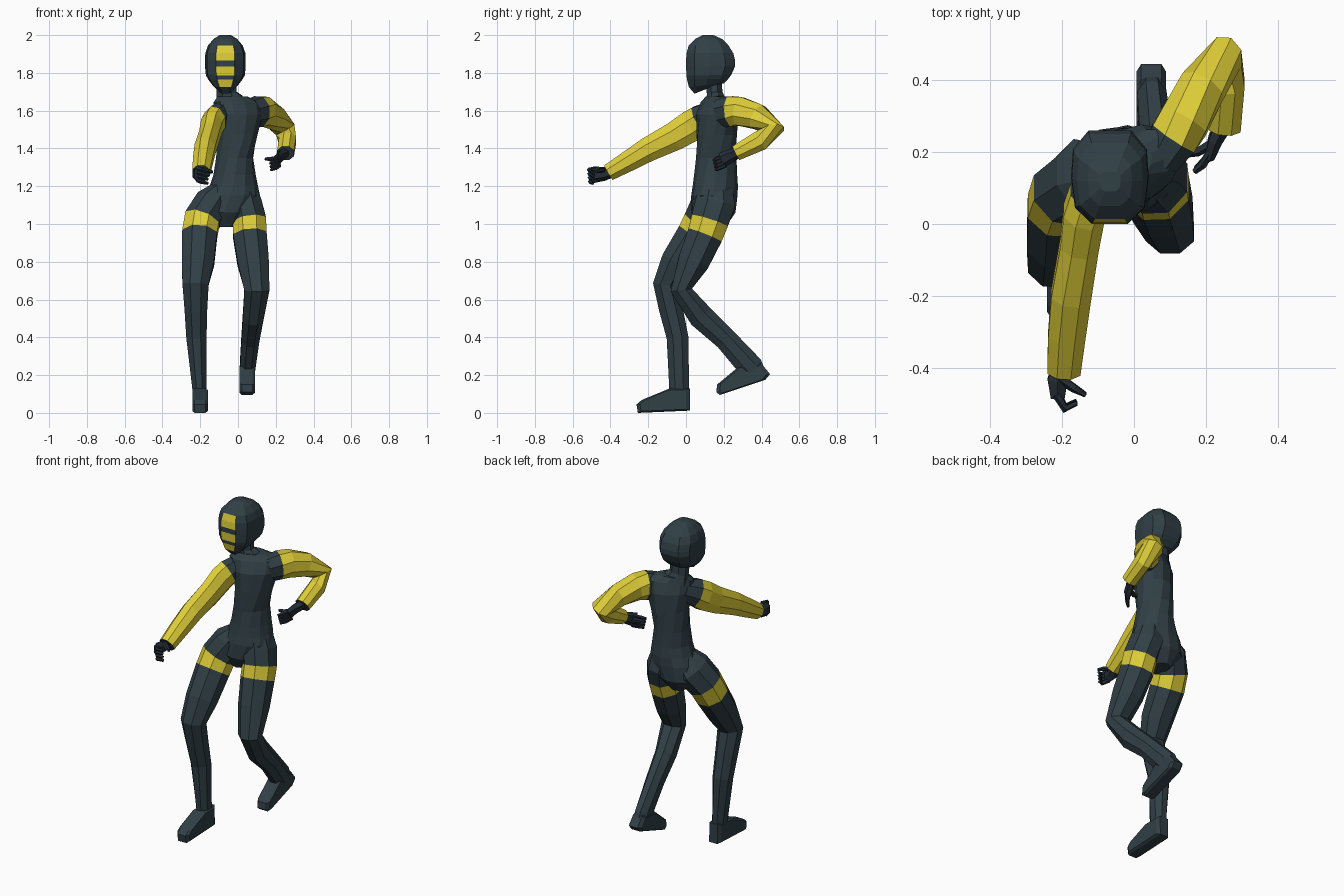
import bpy, bmesh, math
from mathutils import Vector


def material(name, rgb):
    m = bpy.data.materials.new(name)
    m.diffuse_color = (*rgb, 1)
    return m


SUIT = material("dark slate", (0.030, 0.050, 0.060))
YELLOW = material("yellow", (0.74, 0.62, 0.04))
GLOVE = material("dark glove", (0.018, 0.026, 0.036))


def loft(name, rings, mats, rule=lambda seg, side: 0):
    """Skin a list of point rings; rule picks the material of each face."""
    bm = bmesh.new()
    vs = [[bm.verts.new(p) for p in ring] for ring in rings]
    n = len(vs[0])
    for s in range(len(vs) - 1):
        for k in range(n):
            j = (k + 1) % n
            f = bm.faces.new((vs[s][k], vs[s][j], vs[s + 1][j], vs[s + 1][k]))
            f.material_index = rule(s, k)
    bm.faces.new(vs[0])
    bm.faces.new(vs[-1])
    bmesh.ops.recalc_face_normals(bm, faces=bm.faces)
    me = bpy.data.meshes.new(name)
    bm.to_mesh(me)
    bm.free()
    for m in mats:
        me.materials.append(m)
    ob = bpy.data.objects.new(name, me)
    bpy.context.collection.objects.link(ob)
    return ob


def limb(name, path, mats, sides=8, rule=lambda seg, side: 0):
    """Tube along (x, y, z, side radius, depth radius) stations."""
    pts = [Vector(p[:3]) for p in path]
    rings = []
    for i, p in enumerate(path):
        t = (pts[min(i + 1, len(pts) - 1)] - pts[max(i - 1, 0)]).normalized()
        u = Vector((1, 0, 0))
        if abs(t.x) > 0.85:
            u = Vector((0, 1, 0))
        u = (u - t * u.dot(t)).normalized()
        w = t.cross(u)
        rings.append([pts[i] + u * p[3] * math.cos(a) + w * p[4] * math.sin(a)
                      for a in (2 * math.pi * (k + 0.5) / sides for k in range(sides))])
    return loft(name, rings, mats, rule)


# torso: level rings (x, y, z, half width, half depth, twist in degrees)
torso = [(-.065, .14, .985, .05, .07, 0), (-.06, .145, 1.06, .135, .118, -8),
         (-.03, .15, 1.15, .147, .123, -5), (-.022, .155, 1.2, .128, .12, -2),
         (-.018, .157, 1.26, .112, .114, 0),
         (-.018, .16, 1.35, .099, .108, 8), (-.005, .163, 1.47, .11, .108, 20),
         (.0, .165, 1.58, .138, .104, 27), (0, .17, 1.645, .145, .076, 28),
         (-.03, .165, 1.675, .085, .055, 22)]
rings = []
for x, y, z, rx, ry, deg in torso:
    c, s = math.cos(math.radians(deg)), math.sin(math.radians(deg))
    ring = []
    for k in range(12):
        a = 2 * math.pi * k / 12
        u, v = rx * math.cos(a), ry * math.sin(a)
        ring.append((x + u * c - v * s, y + u * s + v * c, z))
    rings.append(ring)
loft("torso", rings, [SUIT])
limb("neck", [(-.045, .16, 1.65, .08, .055), (-.06, .152, 1.69, .058, .045),
              (-.065, .145, 1.78, .058, .045)], [SUIT])

# head: rings (front z, front y, back z, back y, half width), flat face strip in front
outline = [(-.46, -1), (.46, -1), (.9, -.65), (1, 0), (.95, .6), (.55, 1),
           (-.55, 1), (-.95, .6), (-1, 0), (-.9, -.65)]
head = [(1.69, .045, 1.735, .16, .035), (1.725, .015, 1.745, .20, .068),
        (1.765, .005, 1.77, .225, .092), (1.785, .003, 1.79, .24, .103),
        (1.835, 0, 1.835, .26, .108), (1.865, 0, 1.865, .26, .108),
        (1.905, .003, 1.905, .25, .106), (1.945, .014, 1.945, .225, .092),
        (1.98, .05, 1.98, .19, .062), (2.0, .09, 2.0, .145, .03)]
rings = [[(-.067 + u * hw, yf + (yb - yf) * (v + 1) / 2, zf + (zb - zf) * (v + 1) / 2)
          for u, v in outline] for zf, yf, zb, yb, hw in head]
loft("head", rings, [SUIT, YELLOW],
     lambda seg, side: int(side == 0 and seg in (1, 3, 5, 6)))

# legs with a yellow band round each thigh, narrowing up into the hips
band = lambda seg, side: int(seg == 2)
limb("standing_leg", [
    (-.085, .15, 1.19, .05, .075), (-.135, .132, 1.11, .098, .113),
    (-.19, .085, 1.02, .102, .104),
    (-.203, .045, .945, .1, .1), (-.212, -.05, .80, .093, .09),
    (-.225, -.11, .68, .075, .07), (-.223, -.08, .55, .065, .068),
    (-.22, -.045, .40, .058, .062), (-.205, -.036, .13, .04, .057),
    (-.202, -.035, .06, .038, .055)], [SUIT, YELLOW], 8, band)
limb("raised_leg", [
    (.03, .16, 1.2, .065, .09), (.04, .155, 1.11, .092, .115),
    (.06, .125, 1.015, .096, .108),
    (.063, .10, .94, .096, .102), (.08, .04, .80, .09, .09),
    (.1, -.025, .65, .072, .062), (.08, .08, .51, .059, .072),
    (.065, .21, .39, .051, .064), (.05, .345, .24, .044, .072),
    (.048, .37, .20, .042, .06)], [SUIT, YELLOW], 8, band)


# feet: side outline (y, z) spread across the width, sides drawn in a little
def foot(name, x, prof):
    cy = sum(p[0] for p in prof) / len(prof)
    cz = sum(p[1] for p in prof) / len(prof)
    slices = [(-.041, .86), (-.028, 1), (.028, 1), (.041, .86)]
    loft(name, [[(x + dx, cy + (y - cy) * k, cz + (z - cz) * k) for y, z in prof]
                for dx, k in slices], [SUIT])


foot("standing_foot", -.201, [(.022, .012), (.02, .13), (-.085, .13), (-.235, .068),
                              (-.262, .045), (-.255, 0)])
foot("raised_foot", .048, [(.445, .205), (.42, .175), (.18, .095), (.16, .11),
                           (.165, .15), (.285, .25), (.40, .26)])

# sleeves: dark shoulder cap, then yellow
cap = lambda seg, side: int(seg > 0)
limb("forward_sleeve", [
    (-.08, .15, 1.59, .055, .07), (-.122, .075, 1.55, .064, .085),
    (-.139, .03, 1.52, .062, .09),
    (-.152, -.06, 1.465, .058, .082), (-.175, -.2, 1.395, .06, .07),
    (-.187, -.31, 1.33, .056, .059), (-.195, -.41, 1.272, .05, .048)],
    [SUIT, YELLOW], 8, cap)
limb("bent_sleeve", [
    (.07, .18, 1.585, .06, .08), (.11, .24, 1.596, .074, .086),
    (.14, .285, 1.596, .074, .082),
    (.19, .38, 1.567, .068, .072), (.25, .463, 1.5, .06, .06),
    (.262, .39, 1.44, .049, .058), (.252, .265, 1.375, .048, .044)],
    [SUIT, YELLOW], 8, cap)


# gloved hands: palm, four curled fingers and a thumb
def hand(name, palm, finger, step, thumb):
    limb(name + "_palm", palm, [GLOVE], 6)
    for i in range(4):
        limb(f"{name}_finger_{i + 1}",
             [(x + step[0] * i, y + step[1] * i, z + step[2] * i, r, r)
              for (x, y, z), r in zip(finger, (.012, .012, .008))], [GLOVE], 5)
    limb(name + "_thumb", [(*p, r, r) for p, r in zip(thumb, (.016, .013, .008))],
         [GLOVE], 5)


hand("forward_hand",
     [(-.195, -.39, 1.275, .03, .028), (-.213, -.435, 1.265, .032, .037),
      (-.212, -.485, 1.262, .022, .043)],
     [(-.215, -.475, 1.295), (-.192, -.514, 1.286), (-.16, -.498, 1.278)],
     (0, .002, -.021),
     [(-.205, -.43, 1.285), (-.165, -.457, 1.285), (-.135, -.475, 1.275)])
hand("bent_hand",
     [(.25, .28, 1.38, .028, .028), (.226, .235, 1.36, .022, .036),
      (.21, .19, 1.338, .016, .04)],
     [(.213, .2, 1.362), (.192, .165, 1.347), (.168, .145, 1.337)],
     (.002, .004, -.017),
     [(.22, .225, 1.35), (.175, .2, 1.343), (.143, .192, 1.345)])
